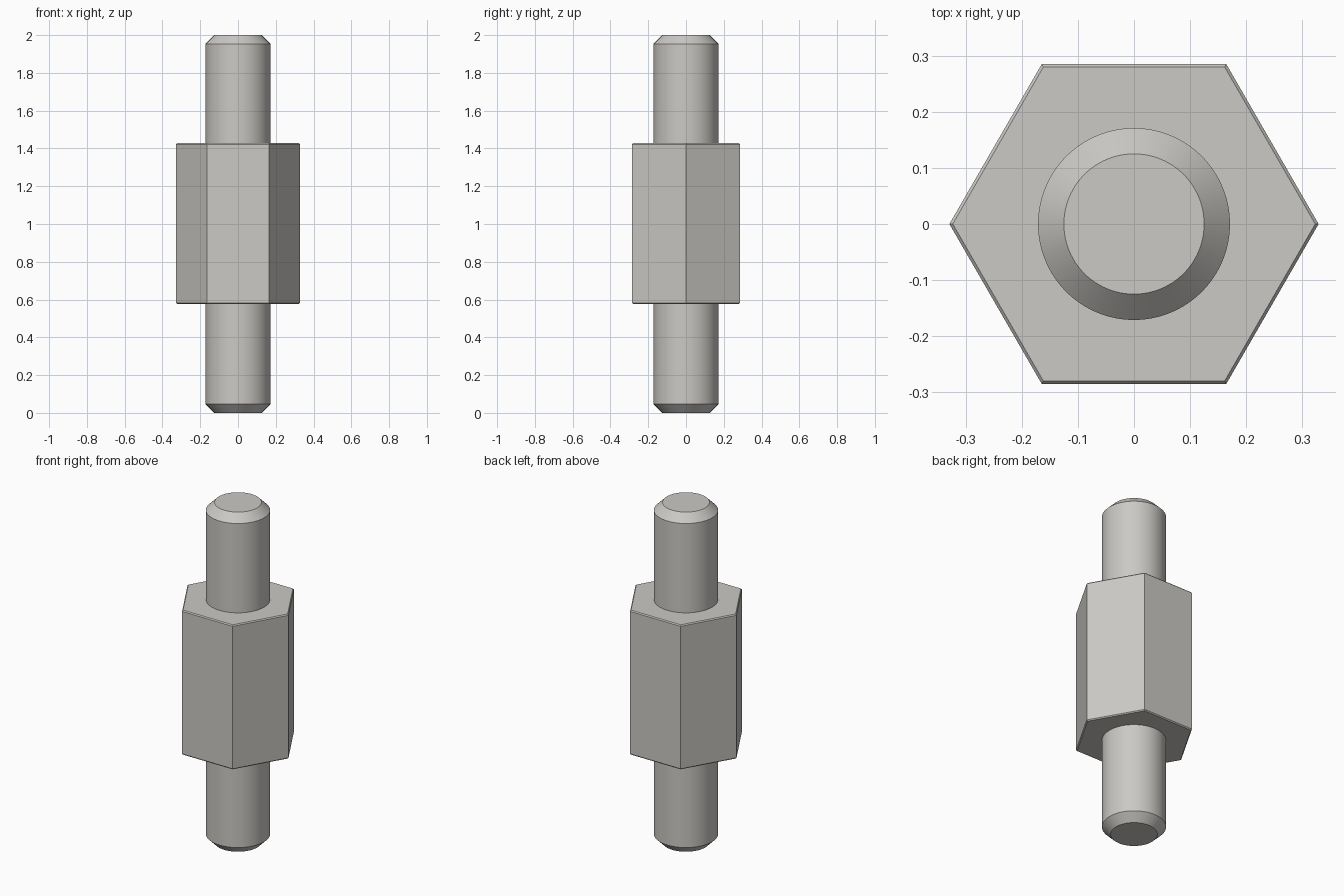
import bpy, bmesh, math

cube = bpy.data.objects.get("Cube")
if cube:
    bpy.data.objects.remove(cube, do_unlink=True)

steel = bpy.data.materials.new("warm grey steel")
steel.use_nodes = True
colour = (0.60, 0.585, 0.555, 1)
steel.diffuse_color = colour
steel.node_tree.nodes["Principled BSDF"].inputs["Base Color"].default_value = colour


def turned_part(name, sides, profile, smooth=False):
    """Closed solid from (radius, height) rings, listed bottom to top."""
    bm = bmesh.new()
    rings = []
    for radius, z in profile:
        angles = [math.tau * i / sides for i in range(sides)]
        rings.append([bm.verts.new((radius * math.cos(a), radius * math.sin(a), z))
                      for a in angles])
    for low, high in zip(rings, rings[1:]):
        for i in range(sides):
            j = (i + 1) % sides
            bm.faces.new((low[i], low[j], high[j], high[i]))
    bm.faces.new(rings[0][::-1])
    bm.faces.new(rings[-1])
    mesh = bpy.data.meshes.new(name)
    bm.to_mesh(mesh)
    bm.free()
    mesh.materials.append(steel)
    obj = bpy.data.objects.new(name, mesh)
    bpy.context.collection.objects.link(obj)
    if smooth:
        bpy.ops.object.select_all(action='DESELECT')
        obj.select_set(True)
        bpy.context.view_layer.objects.active = obj
        bpy.ops.object.shade_smooth_by_angle(angle=math.radians(30))
    return obj


HEIGHT = 2.0
HEX_LOW, HEX_HIGH = 0.577, 1.428
HEX_RADIUS, HEX_BEVEL = 0.329, 0.006
STUD_RADIUS, STUD_BEVEL = 0.171, 0.046

# Hexagonal body with a fine chamfer at both ends
turned_part("hex_body", 6, [
    (HEX_RADIUS - HEX_BEVEL, HEX_LOW),
    (HEX_RADIUS, HEX_LOW + HEX_BEVEL),
    (HEX_RADIUS, HEX_HIGH - HEX_BEVEL),
    (HEX_RADIUS - HEX_BEVEL, HEX_HIGH)])

# Round studs with chamfered tips, seated slightly inside the body
turned_part("lower_stud", 96, [
    (STUD_RADIUS - STUD_BEVEL, 0),
    (STUD_RADIUS, STUD_BEVEL),
    (STUD_RADIUS, HEX_LOW + 0.02)], smooth=True)
turned_part("upper_stud", 96, [
    (STUD_RADIUS, HEX_HIGH - 0.02),
    (STUD_RADIUS, HEIGHT - STUD_BEVEL),
    (STUD_RADIUS - STUD_BEVEL, HEIGHT)], smooth=True)
